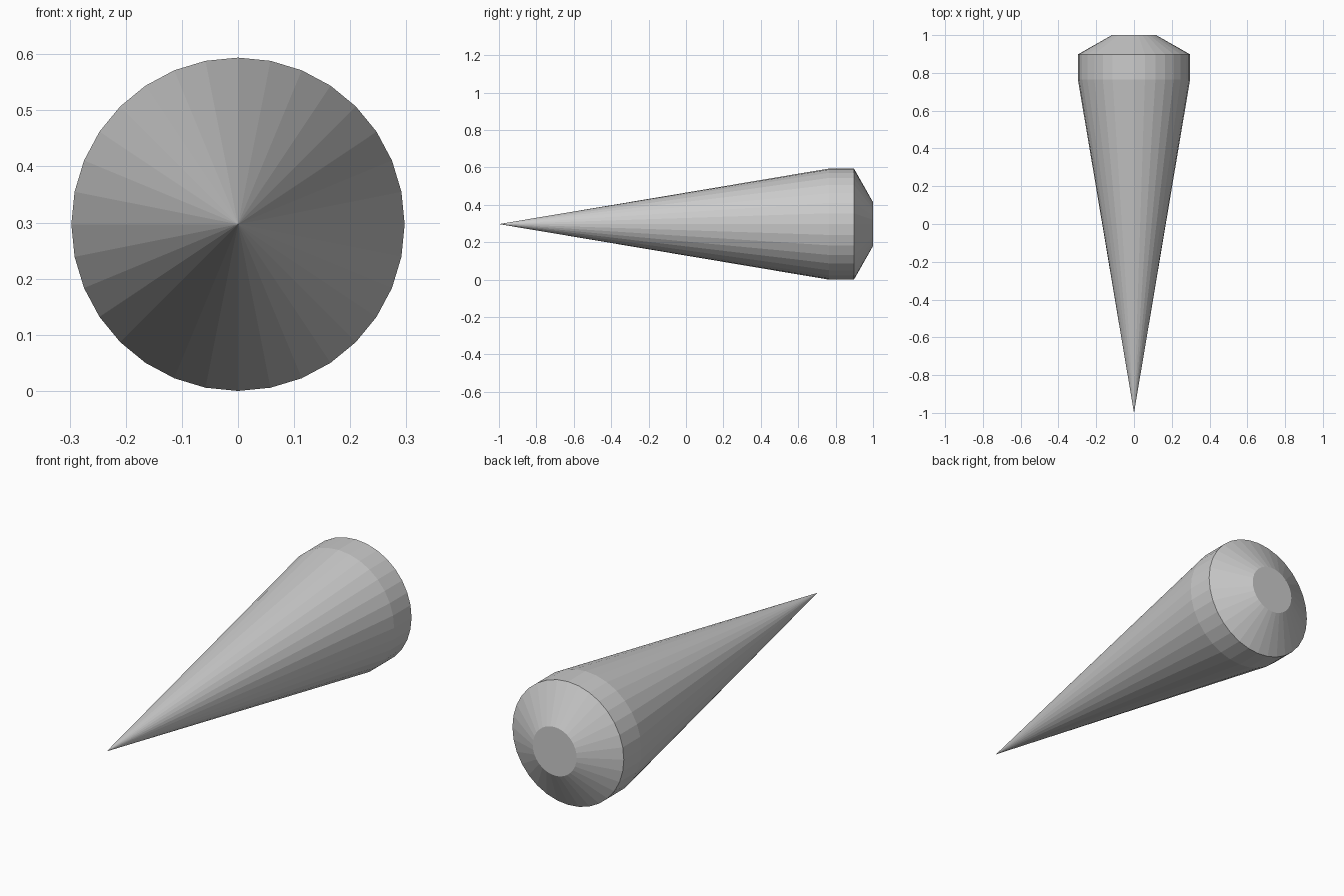
import bpy, bmesh
from math import sin, cos, pi

if "Cube" in bpy.data.objects:
    bpy.data.objects.remove(bpy.data.objects["Cube"])

SIDES = 32
CENTRE_Z = 0.297
# Profile along the axis: (y, radius), after the pointed tip
PROFILE = [(0.765, 0.297), (0.898, 0.297), (1.0, 0.117)]

bm = bmesh.new()

# Rings of the lathe profile
rings = []
for y, r in PROFILE:
    rings.append([bm.verts.new((r * sin(2 * pi * i / SIDES), y,
                                CENTRE_Z + r * cos(2 * pi * i / SIDES)))
                  for i in range(SIDES)])

# Long cone running to the tip
tip = bm.verts.new((0, -1, CENTRE_Z))
for i in range(SIDES):
    bm.faces.new((tip, rings[0][i], rings[0][(i + 1) % SIDES]))

# Straight collar and bevelled end
for a, b in zip(rings, rings[1:]):
    for i in range(SIDES):
        j = (i + 1) % SIDES
        bm.faces.new((a[i], b[i], b[j], a[j]))

# Flat end cap
bm.faces.new(rings[-1])

bmesh.ops.recalc_face_normals(bm, faces=bm.faces)
mesh = bpy.data.meshes.new("spike")
bm.to_mesh(mesh)
bm.free()
bpy.context.collection.objects.link(bpy.data.objects.new("spike", mesh))
